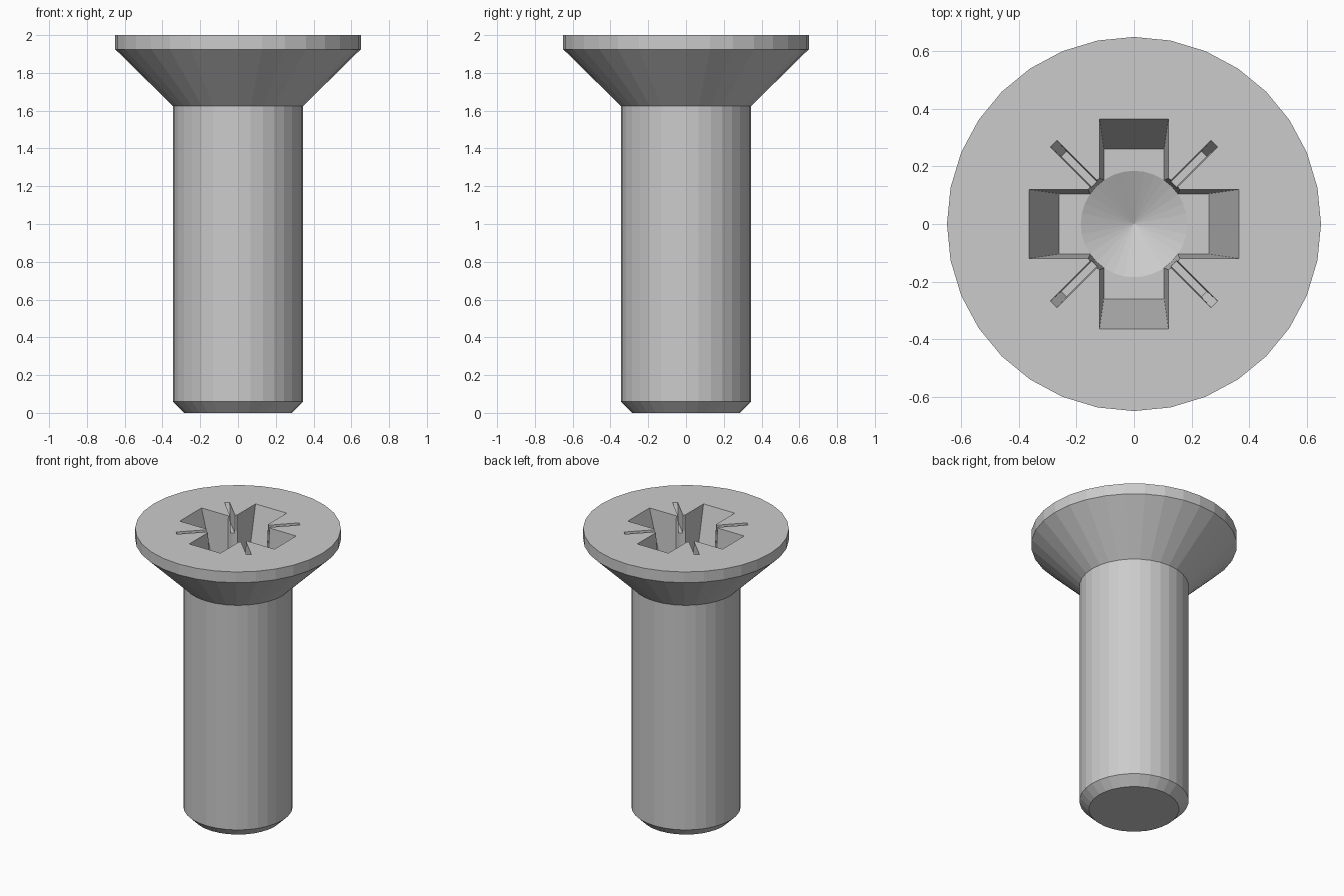
import bpy, bmesh
from math import cos, sin, pi

if "Cube" in bpy.data.objects:
    bpy.data.objects.remove(bpy.data.objects["Cube"])

SIDES = 32


def make_object(name, bm):
    bmesh.ops.recalc_face_normals(bm, faces=bm.faces)
    mesh = bpy.data.meshes.new(name)
    bm.to_mesh(mesh)
    bm.free()
    obj = bpy.data.objects.new(name, mesh)
    bpy.context.collection.objects.link(obj)
    return obj


def loft(name, rings):
    """Skin a stack of equal-length point rings and cap both ends."""
    bm = bmesh.new()
    loops = [[bm.verts.new(p) for p in ring] for ring in rings]
    n = len(loops[0])
    for a, b in zip(loops, loops[1:]):
        for i in range(n):
            j = (i + 1) % n
            bm.faces.new((a[i], a[j], b[j], b[i]))
    bm.faces.new(loops[0][::-1])
    bm.faces.new(loops[-1])
    bmesh.ops.remove_doubles(bm, verts=bm.verts, dist=1e-5)
    return make_object(name, bm)


def circle(r, z):
    return [(r * cos(2 * pi * i / SIDES), r * sin(2 * pi * i / SIDES), z)
            for i in range(SIDES)]


def bar(length, width, z):
    return [(-length, -width, z), (length, -width, z),
            (length, width, z), (-length, width, z)]


def tapered_bar(name, top, bottom, depth, angle):
    """Bar across the axis, tapering downward and continued above the head."""
    k = 0.1 / depth
    over = [t + (t - b) * k for t, b in zip(top, bottom)]
    obj = loft(name, [bar(*bottom, 2 - depth), bar(*over, 2.1)])
    obj.rotation_euler.z = angle
    return obj


# Screw body: chamfered tip, shank, countersunk head
screw = loft("countersunk_screw", [circle(r, z) for r, z in (
    (0.285, 0), (0.345, 0.06), (0.345, 1.625), (0.65, 1.925), (0.65, 2))])

# Drive recess: conical core, four wings, four thin diagonal slots
DEPTH = 0.38
bm = bmesh.new()
core = [circle(r, z) for r, z in ((0.0005, 2 - DEPTH - 0.08), (0.185, 2 - DEPTH), (0.204, 2.1))]
cutters = [loft("core_cutter", core)]
bm.free()
for i in range(2):
    cutters.append(tapered_bar("wing_cutter", (0.365, 0.12), (0.26, 0.105), DEPTH, i * pi / 2))
    cutters.append(tapered_bar("slot_cutter", (0.395, 0.016), (0.345, 0.013), 0.12, pi / 4 + i * pi / 2))

bpy.context.view_layer.objects.active = screw
for cutter in cutters:
    mod = screw.modifiers.new("recess", 'BOOLEAN')
    mod.operation = 'DIFFERENCE'
    mod.solver = 'EXACT'
    mod.object = cutter
    bpy.context.view_layer.update()
    bpy.ops.object.modifier_apply(modifier=mod.name)
    bpy.data.objects.remove(cutter)
